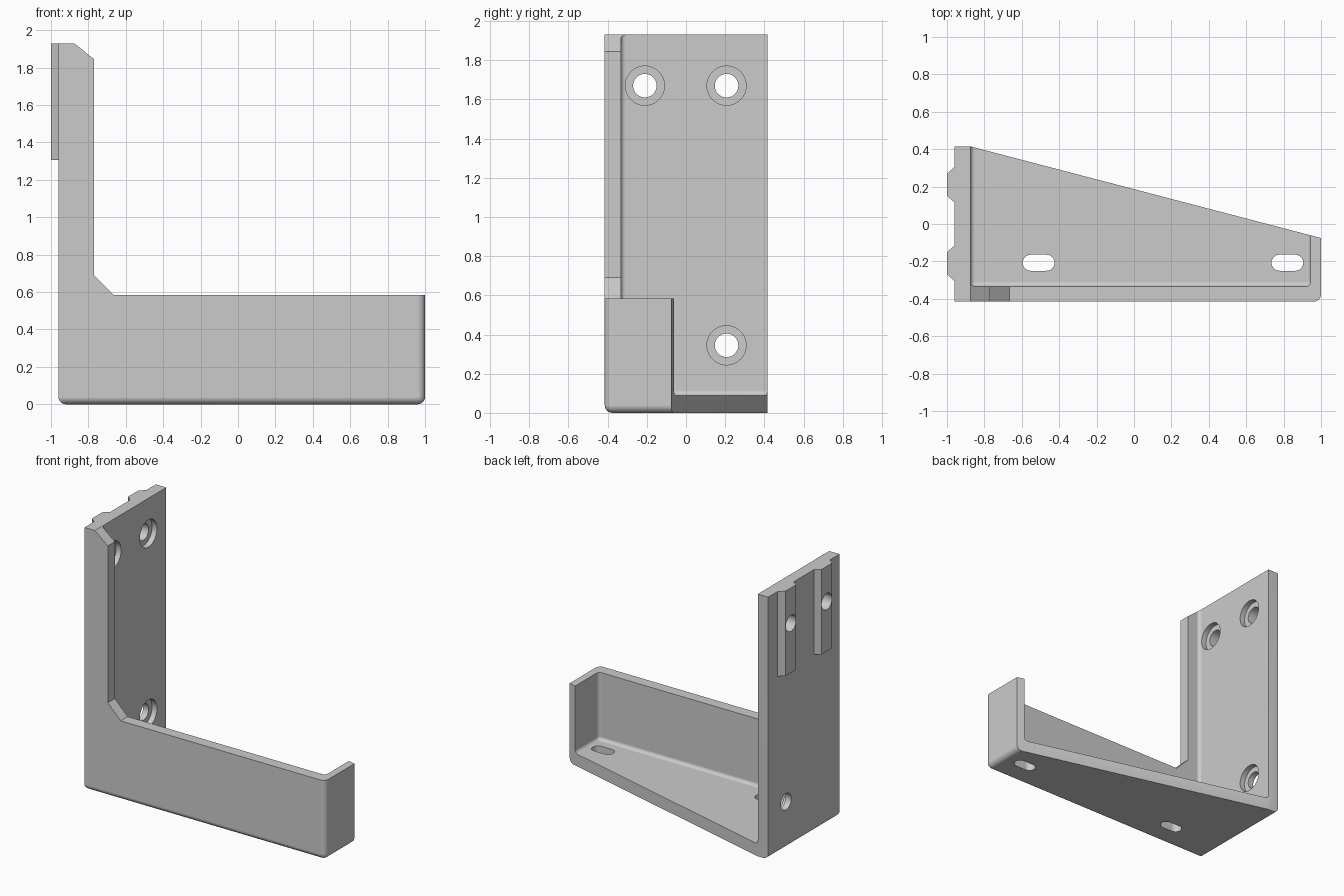
import bpy, bmesh, math
from mathutils import Matrix

cube = bpy.data.objects.get("Cube")
if cube:
    bpy.data.objects.remove(cube, do_unlink=True)

grey = bpy.data.materials.new("plain grey")
grey.use_nodes = True
tone = (0.6, 0.6, 0.6, 1)
grey.diffuse_color = tone
grey.node_tree.nodes["Principled BSDF"].inputs["Base Color"].default_value = tone

HALF = 0.415       # half depth of the bracket
PLATE_BACK, PLATE_FRONT = -0.96, -0.875
HEIGHT = 1.93


def make_object(name, bm):
    bmesh.ops.recalc_face_normals(bm, faces=bm.faces)
    mesh = bpy.data.meshes.new(name)
    bm.to_mesh(mesh)
    bm.free()
    mesh.materials.append(grey)
    obj = bpy.data.objects.new(name, mesh)
    bpy.context.collection.objects.link(obj)
    return obj


def prism(name, points, axis, low, high, radius=0, rounded=None):
    """Extrude a profile along y or z, then round the edges picked by a rule."""
    bm = bmesh.new()
    place = (lambda a, b: (a, low, b)) if axis == "y" else (lambda a, b: (a, b, low))
    face = bm.faces.new([bm.verts.new(place(a, b)) for a, b in points])
    out = bmesh.ops.extrude_face_region(bm, geom=[face])
    moved = [v for v in out["geom"] if isinstance(v, bmesh.types.BMVert)]
    shift = (0, high - low, 0) if axis == "y" else (0, 0, high - low)
    bmesh.ops.translate(bm, verts=moved, vec=shift)
    bmesh.ops.recalc_face_normals(bm, faces=bm.faces)
    if rounded:
        edges = [e for e in bm.edges if rounded(e.verts[0].co, e.verts[1].co)]
        bmesh.ops.bevel(bm, geom=edges, offset=radius, segments=6,
                        profile=0.5, affect="EDGES")
    return make_object(name, bm)


def bore(name, radius, x0, x1, y, z):
    """Cylinder lying along x."""
    bm = bmesh.new()
    turn = Matrix.Translation(((x0 + x1) / 2, y, z)) @ Matrix.Rotation(math.pi / 2, 4, "Y")
    bmesh.ops.create_cone(bm, cap_ends=True, segments=48, radius1=radius,
                          radius2=radius, depth=x1 - x0, matrix=turn)
    return make_object(name, bm)


def combine(target, tool, operation="DIFFERENCE"):
    mod = target.modifiers.new("cut", "BOOLEAN")
    mod.object, mod.operation, mod.solver = tool, operation, "EXACT"
    bpy.context.view_layer.objects.active = target
    bpy.ops.object.modifier_apply(modifier=mod.name)
    bpy.data.objects.remove(tool, do_unlink=True)


def near(a, b):
    return abs(a - b) < 0.001


# L-shaped outer block with rounded bottom and outer end
def outer_round(p, q):
    bottom = near(p.z, 0) and near(q.z, 0) and not (near(p.y, HALF) and near(q.y, HALF))
    end = all(near(v.x, 1) and near(v.y, -HALF) for v in (p, q))
    return bottom or end


side = [(PLATE_BACK, 0), (1, 0), (1, 0.585), (-0.665, 0.585), (-0.77, 0.69),
        (-0.77, 1.845), (PLATE_FRONT, HEIGHT), (PLATE_BACK, HEIGHT)]
bracket = prism("bracket", side, "y", -HALF, HALF, 0.04, outer_round)


# Open interior, filleted where the walls and floor meet
def inner_round(p, q):
    floor = near(p.z, 0.09) and near(q.z, 0.09) and not (near(p.y, 1) and near(q.y, 1))
    corner = near(p.y, -0.333) and near(q.y, -0.333) and not near(p.z, q.z)
    return floor or corner


inside = [(PLATE_FRONT, -0.333), (0.945, -0.333), (0.945, 1), (PLATE_FRONT, 1)]
combine(bracket, prism("interior", inside, "z", 0.09, 3, 0.025, inner_round))

# Slanted back edge of the floor and end wall
slant = [(PLATE_FRONT, HALF), (1, -0.075), (1.2, -0.127), (1.2, 0.7), (PLATE_FRONT, 0.7)]
combine(bracket, prism("slant", slant, "z", -0.5, 3))

# Tapered locating ribs on the rear of the plate
for y in (-0.21, 0.21):
    rib = [(-0.93, y - 0.094), (PLATE_BACK, y - 0.094), (-1, y - 0.06),
           (-1, y + 0.06), (PLATE_BACK, y + 0.094), (-0.93, y + 0.094)]
    combine(bracket, prism("rib", rib, "z", 1.305, HEIGHT), "UNION")

# Counterbored screw holes in the plate
for y, z in ((-0.21, 1.67), (0.207, 1.67), (0.207, 0.345)):
    combine(bracket, bore("screw_hole", 0.06, -1.2, -0.8, y, z))
    combine(bracket, bore("counterbore", 0.1, -0.915, -0.8, y, z))

# Rounded slots through the floor
for x in (-0.51, 0.82):
    outline = []
    for sign in (1, -1):
        for i in range(17):
            a = sign * math.pi / 2 - math.pi * i / 16
            outline.append((x + sign * 0.042 + 0.043 * math.cos(a),
                            -0.207 + 0.043 * math.sin(a)))
    combine(bracket, prism("slot", outline, "z", -0.2, 0.3))

# Smooth fillets and bores, crisp edges elsewhere
bpy.ops.object.select_all(action="DESELECT")
bracket.select_set(True)
bpy.context.view_layer.objects.active = bracket
bpy.ops.object.shade_smooth_by_angle(angle=math.radians(30))
weighted = bracket.modifiers.new("even shading", "WEIGHTED_NORMAL")
weighted.keep_sharp = True
